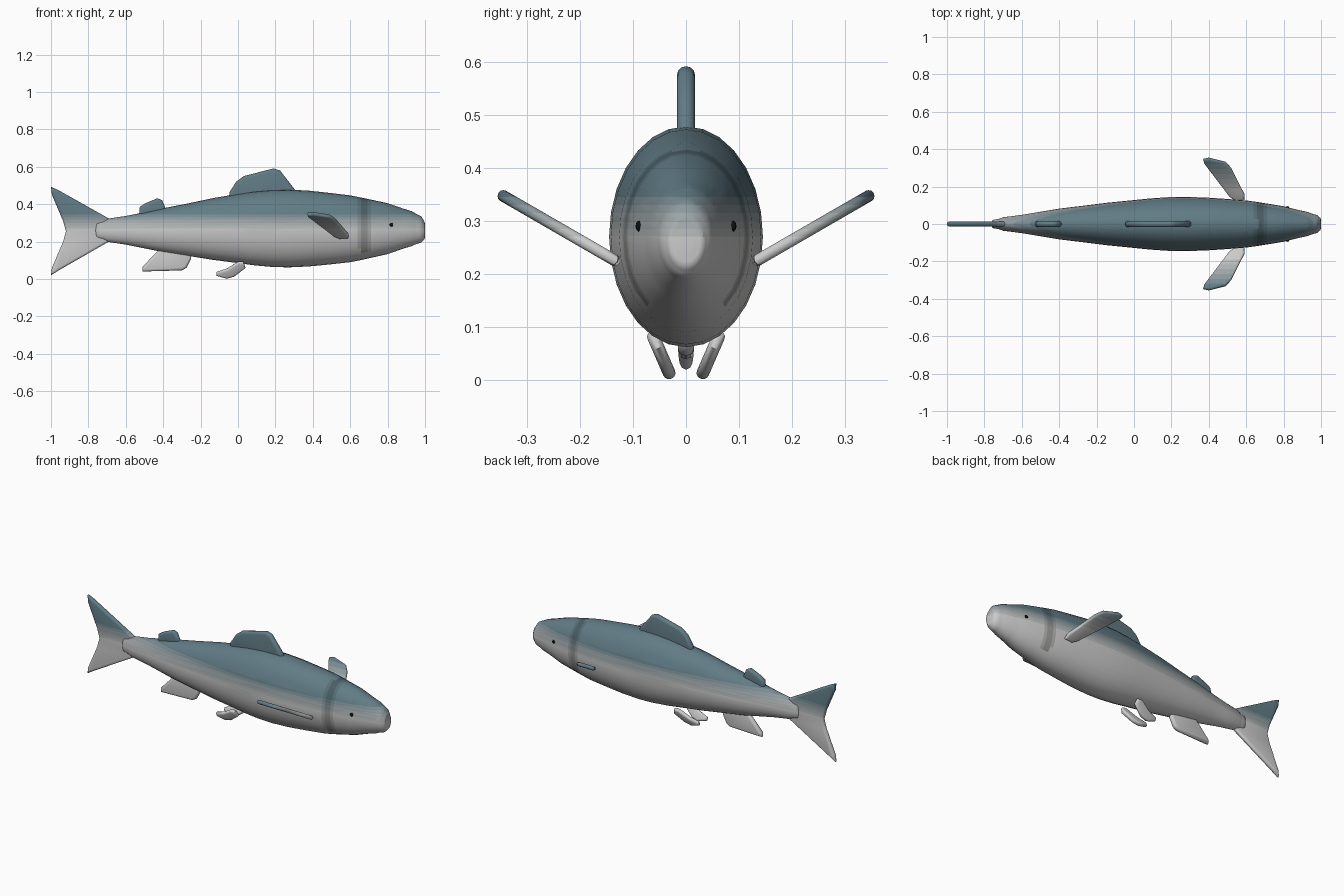
import bpy, bmesh, math
from mathutils import Vector

if "Cube" in bpy.data.objects:
    bpy.data.objects.remove(bpy.data.objects["Cube"], do_unlink=True)

BACK = Vector((0.12, 0.20, 0.235))
BELLY = Vector((0.55, 0.55, 0.54))
FADE_LOW, FADE_HIGH, FADE_STEPS = 0.27, 0.36, 6
GILL_X, GILL_HALF = 0.675, 0.035


def material(name, colour):
    """Reuse or make a coloured material."""
    mat = bpy.data.materials.get(name)
    if mat is None:
        mat = bpy.data.materials.new(name)
        mat.use_nodes = True
        rgba = (*colour, 1)
        mat.diffuse_color = rgba
        bsdf = mat.node_tree.nodes["Principled BSDF"]
        bsdf.inputs["Base Color"].default_value = rgba
        bsdf.inputs["Roughness"].default_value = 0.6
    return mat


def cut(bm, axis, value):
    """Add an edge loop where a plane crosses the mesh."""
    co, no = Vector(), Vector()
    co[axis] = value
    no[axis] = 1
    bmesh.ops.bisect_plane(bm, geom=bm.verts[:] + bm.edges[:] + bm.faces[:],
                           plane_co=co, plane_no=no)


def finish(bm, name, gill=False):
    """Shade from dark back to pale belly, then make the object."""
    bmesh.ops.recalc_face_normals(bm, faces=bm.faces)
    for i in range(FADE_STEPS + 1):
        cut(bm, 2, FADE_LOW + (FADE_HIGH - FADE_LOW) * i / FADE_STEPS)
    if gill:
        for k in (-1, -0.5, 0.5, 1):
            cut(bm, 0, GILL_X + k * GILL_HALF)
    mesh = bpy.data.meshes.new(name)
    slots = {}
    for face in bm.faces:
        c = face.calc_center_median()
        t = min(max((c.z - FADE_LOW) / (FADE_HIGH - FADE_LOW), 0), 1)
        step = math.ceil(t * FADE_STEPS)
        dark = 0
        off = abs(c.x - GILL_X) / GILL_HALF
        if gill and off < 1 and 0.15 < c.z < 0.43:
            dark = 2 if off < 0.5 else 1
        if (step, dark) not in slots:
            slots[step, dark] = len(slots)
            colour = BELLY.lerp(BACK, step / FADE_STEPS) * (1 - 0.22 * dark)
            mesh.materials.append(material(f"skin_{step}_{dark}", colour))
        face.material_index = slots[step, dark]
        face.smooth = True
    bm.to_mesh(mesh)
    bm.free()
    mesh.set_sharp_from_angle(angle=math.radians(50))
    obj = bpy.data.objects.new(name, mesh)
    bpy.context.collection.objects.link(obj)
    return obj


def catmull(a, b, c, d, t):
    return 0.5 * (2 * b + (c - a) * t + (2 * a - 5 * b + 4 * c - d) * t * t
                  + (3 * b - a - 3 * c + d) * t ** 3)


# Body: elliptical sections lofted along x (x, top, bottom, half width)
STATIONS = [Vector(s) for s in (
    (-0.765, 0.285, 0.235, 0.010), (-0.755, 0.305, 0.215, 0.022),
    (-0.70, 0.322, 0.199, 0.036), (-0.40, 0.378, 0.144, 0.082),
    (0.0, 0.455, 0.085, 0.128), (0.27, 0.478, 0.062, 0.145),
    (0.60, 0.447, 0.090, 0.126), (0.80, 0.405, 0.133, 0.095),
    (0.93, 0.362, 0.176, 0.064), (0.98, 0.335, 0.195, 0.047),
    (0.998, 0.305, 0.214, 0.032), (1.0, 0.28, 0.24, 0.016))]


def build_body(sides=28, steps=3):
    rows = []
    last = len(STATIONS) - 1
    for i in range(last):
        p = [STATIONS[min(max(i + k, 0), last)] for k in (-1, 0, 1, 2)]
        for j in range(steps):
            t = j / steps
            row = catmull(*p, t)
            row[0] = p[1][0] + (p[2][0] - p[1][0]) * t
            rows.append(row)
    rows.append(STATIONS[-1])
    bm = bmesh.new()
    rings = []
    for x, top, bottom, half in rows:
        ring = []
        for k in range(sides):
            a = math.tau * k / sides
            ring.append(bm.verts.new((x, half * math.cos(a),
                                      (top + bottom) / 2 + (top - bottom) / 2 * math.sin(a))))
        rings.append(ring)
    for r, q in zip(rings, rings[1:]):
        for k in range(sides):
            n = (k + 1) % sides
            bm.faces.new((r[k], r[n], q[n], q[k]))
    bm.faces.new(rings[0])
    bm.faces.new(rings[-1])
    return finish(bm, "body", gill=True)


def fin(name, outline, half, base=(0, 0, 0), up=(0, 0, 1)):
    """Rounded slab: outline (x, height along up), with a soft rim."""
    base, up = Vector(base), Vector(up).normalized()
    side = up.cross(Vector((1, 0, 0)))
    bm = bmesh.new()
    loops = [[bm.verts.new(base + Vector((x, 0, 0)) + up * h + side * s)
              for x, h in outline] for s in (-half, half)]
    caps = [bm.faces.new(loop) for loop in loops]
    n = len(outline)
    for k in range(n):
        m = (k + 1) % n
        bm.faces.new((loops[0][k], loops[0][m], loops[1][m], loops[1][k]))
    bmesh.ops.recalc_face_normals(bm, faces=bm.faces)
    rim = list({e for f in caps for e in f.edges})
    bmesh.ops.bevel(bm, geom=rim, offset=half * 0.9, segments=3,
                    profile=0.5, affect='EDGES', clamp_overlap=True)
    bmesh.ops.triangulate(bm, faces=bm.faces)
    return finish(bm, name)


build_body()

# Fins on the centre line
fin("dorsal_fin", [(-0.05, 0.42), (-0.045, 0.465), (-0.01, 0.52), (0.03, 0.55),
                   (0.19, 0.591), (0.225, 0.58), (0.31, 0.47), (0.31, 0.42)], 0.017)
fin("rear_back_fin", [(-0.53, 0.33), (-0.525, 0.385), (-0.495, 0.405),
                      (-0.43, 0.432), (-0.405, 0.42), (-0.38, 0.36)], 0.016)
fin("anal_fin", [(-0.41, 0.17), (-0.445, 0.135), (-0.51, 0.065), (-0.51, 0.04),
                 (-0.30, 0.046), (-0.275, 0.06), (-0.25, 0.11), (-0.25, 0.16)], 0.015)
fin("tail_fin", [(-0.69, 0.323), (-0.96, 0.475), (-1.0, 0.493), (-0.995, 0.45),
                 (-0.935, 0.31), (-0.92, 0.255), (-0.935, 0.20), (-0.995, 0.06),
                 (-1.0, 0.02), (-0.96, 0.045), (-0.69, 0.20)], 0.014)

# Paired fins and eyes
for label, s in (("left", 1), ("right", -1)):
    fin(f"{label}_pectoral_fin",
        [(0.37, 0.25), (0.40, 0.258), (0.49, 0.232), (0.52, 0.195), (0.59, 0.035),
         (0.59, 0.0), (0.54, -0.005), (0.51, 0.02), (0.375, 0.225)],
        0.011, (0, 0.13 * s, 0.223), (0, 0.865 * s, 0.5))
    fin(f"{label}_pelvic_fin",
        [(0.0, 0.10), (-0.06, 0.06), (-0.115, 0.04), (-0.115, 0.02),
         (-0.06, 0.003), (-0.02, 0.015), (0.04, 0.065), (0.03, 0.10)],
        0.012, (0, 0.026 * s, 0), (0, 0.4 * s, 0.92))
    bpy.ops.mesh.primitive_uv_sphere_add(segments=16, ring_count=8, radius=0.01,
                                         location=(0.82, 0.089 * s, 0.29))
    eye = bpy.context.object
    eye.name = f"{label}_eye"
    eye.scale.y = 0.6
    eye.data.materials.append(material("eye_black", (0.005, 0.005, 0.005)))
    bpy.ops.object.shade_smooth_by_angle()
